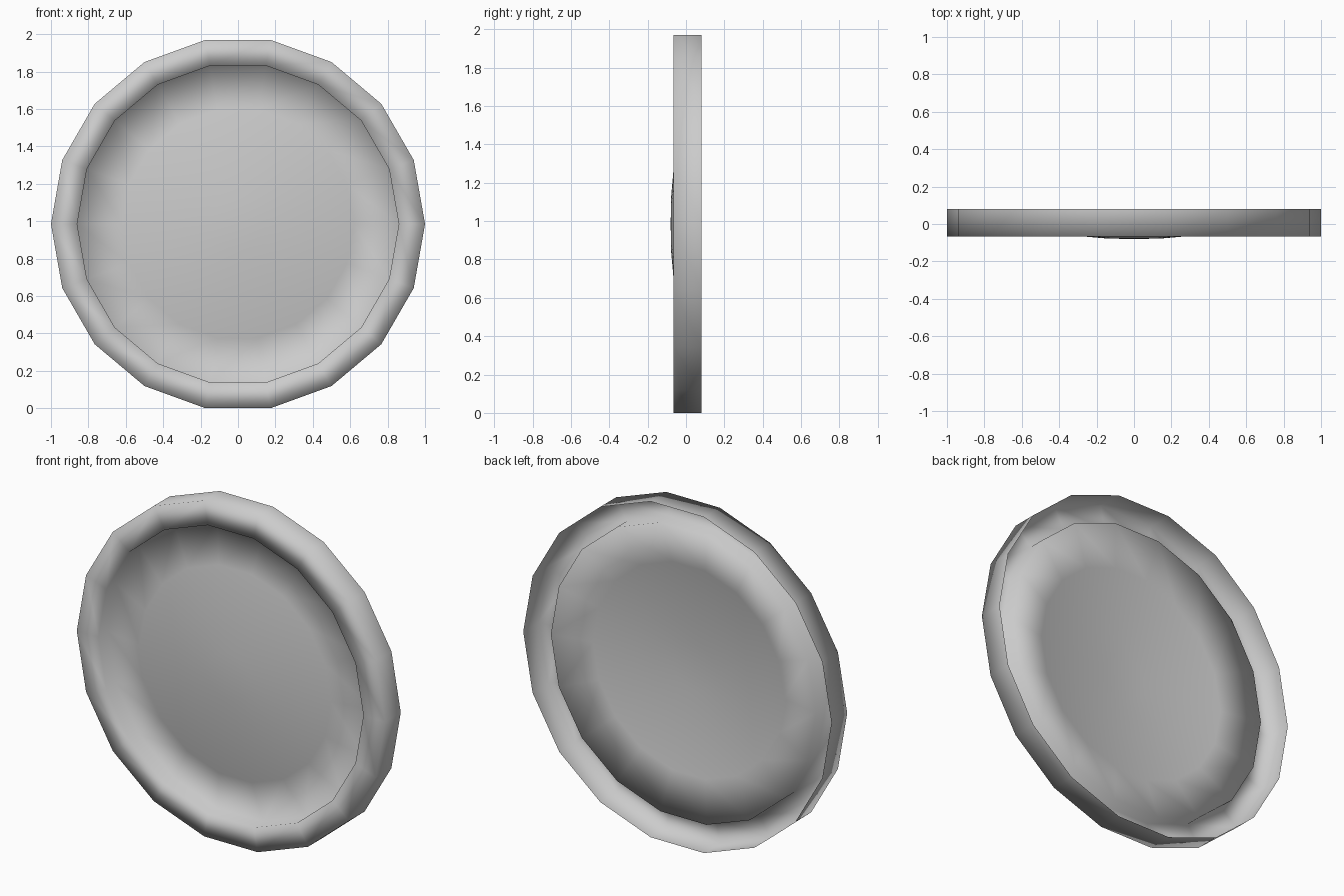
import bpy, bmesh, math

if "Cube" in bpy.data.objects:
    bpy.data.objects.remove(bpy.data.objects["Cube"])

SIDES = 18
CENTRE_Z = math.sin(math.radians(80))  # flat side rests on z = 0

# Open-backed shell profile (radius, y): outer wall, rim, inner wall, domed floor
PROFILE = [(1.0, 0.08), (1.0, -0.066), (0.86, -0.066), (0.86, 0.024),
           (0.62, -0.025), (0.38, -0.057), (0.14, -0.078)]


def ring(bm, r, y):
    return [bm.verts.new((r * math.cos(a), y, CENTRE_Z + r * math.sin(a)))
            for a in (2 * math.pi * i / SIDES for i in range(SIDES))]


bm = bmesh.new()
rings = [ring(bm, r, y) for r, y in PROFILE]
for a, b in zip(rings, rings[1:]):
    for i in range(SIDES):
        j = (i + 1) % SIDES
        bm.faces.new((a[i], b[i], b[j], a[j]))

# Crown of the domed floor
tip = bm.verts.new((0, -0.08, CENTRE_Z))
for i in range(SIDES):
    bm.faces.new((rings[-1][i], tip, rings[-1][(i + 1) % SIDES]))

# Make the crown face the front
bm.normal_update()
bm.faces.ensure_lookup_table()
if bm.faces[-1].normal.y > 0:
    bmesh.ops.reverse_faces(bm, faces=bm.faces[:])
for f in bm.faces:
    f.smooth = True

mesh = bpy.data.meshes.new("rimmed_disc")
bm.to_mesh(mesh)
bm.free()
bpy.context.collection.objects.link(bpy.data.objects.new("rimmed_disc", mesh))
